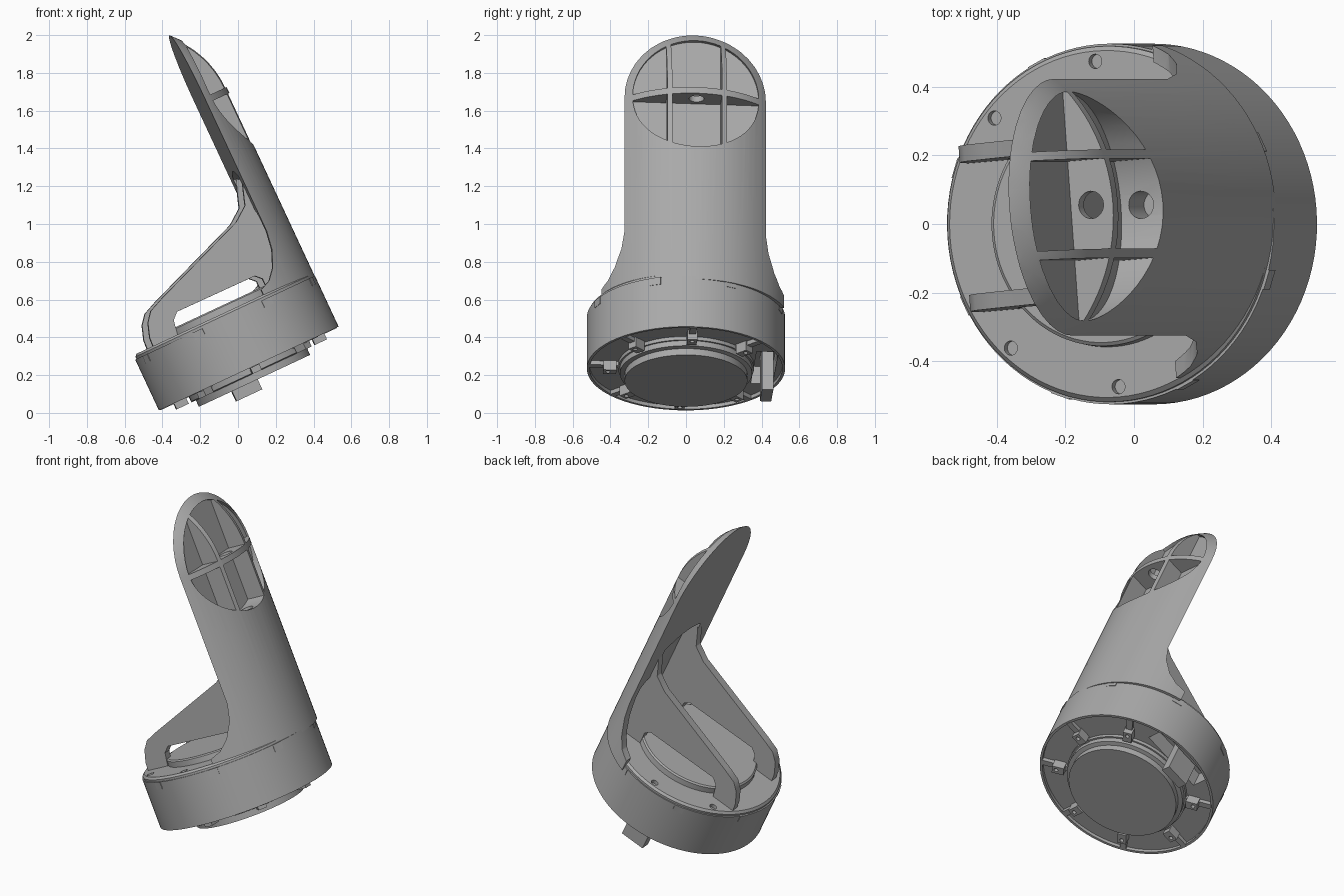
import bpy, bmesh, math
from mathutils import Matrix, Vector

if "Cube" in bpy.data.objects:
    bpy.data.objects.remove(bpy.data.objects["Cube"], do_unlink=True)

grey = bpy.data.materials.new("plain_grey")
grey.use_nodes = True
GREY = (0.4, 0.4, 0.4, 1)
grey.diffuse_color = GREY
grey.node_tree.nodes["Principled BSDF"].inputs["Base Color"].default_value = GREY

# Parts are built upright, then leaned over and turned together
LEAN = (Matrix.Translation((0.057, 0, 0.235)) @ Matrix.Rotation(math.radians(-25), 4, 'Y')
        @ Matrix.Rotation(math.radians(4.5), 4, 'Z'))
R = 0.525
INNER = 0.367
HEAD = 1.4
parts = []


def finish(bm, name):
    bmesh.ops.remove_doubles(bm, verts=bm.verts, dist=1e-5)
    bmesh.ops.recalc_face_normals(bm, faces=bm.faces)
    if bm.calc_volume(signed=True) < 0:
        bmesh.ops.reverse_faces(bm, faces=bm.faces)
    mesh = bpy.data.meshes.new(name)
    bm.to_mesh(mesh)
    bm.free()
    mesh.materials.append(grey)
    ob = bpy.data.objects.new(name, mesh)
    bpy.context.collection.objects.link(ob)
    return ob


def box(name, lo, hi, turn=0):
    bm = bmesh.new()
    lo, hi = Vector(lo), Vector(hi)
    m = (Matrix.Rotation(math.radians(turn), 4, 'Z') @ Matrix.Translation((lo + hi) / 2)
         @ Matrix.Diagonal((*(hi - lo), 1)))
    bmesh.ops.create_cube(bm, size=1, matrix=m)
    return finish(bm, name)


def lathe(name, profile, steps=96):
    """Spin a (radius, height) profile whose ends lie on the axis."""
    bm = bmesh.new()
    vs = [bm.verts.new((r, 0, z)) for r, z in profile]
    es = [bm.edges.new(p) for p in zip(vs, vs[1:])]
    bmesh.ops.spin(bm, geom=vs + es, cent=(0, 0, 0), axis=(0, 0, 1),
                   angle=2 * math.pi, steps=steps, use_merge=True)
    return finish(bm, name)


def drum(name, r, z0, z1, steps=96):
    return lathe(name, [(0, z0), (r, z0), (r, z1), (0, z1)], steps)


def slab(name, outline, y0, y1):
    """Extrude an (x, z) outline along y."""
    bm = bmesh.new()
    face = bm.faces.new([bm.verts.new((x, y0, z)) for x, z in outline])
    new = bmesh.ops.extrude_face_region(bm, geom=[face])["geom"]
    bmesh.ops.translate(bm, vec=(0, y1 - y0, 0),
                        verts=[g for g in new if isinstance(g, bmesh.types.BMVert)])
    return finish(bm, name)


def move(ob, m):
    ob.data.transform(m)
    return ob


def boolean(ob, cutter, op='DIFFERENCE'):
    mod = ob.modifiers.new("cut", 'BOOLEAN')
    mod.operation, mod.object, mod.solver = op, cutter, 'EXACT'
    bpy.context.view_layer.update()
    ev = ob.evaluated_get(bpy.context.evaluated_depsgraph_get())
    mesh = bpy.data.meshes.new_from_object(ev)
    ob.modifiers.clear()
    ob.data = mesh
    bpy.data.objects.remove(cutter, do_unlink=True)


def polar(r, deg):
    a = math.radians(deg)
    return Matrix.Translation((r * math.cos(a), r * math.sin(a), 0))


# Arm: domed column, kept only on the outer side of a flared profile
dome = [(R * math.cos(a), HEAD + R * math.sin(a))
        for a in (math.pi / 2 * i / 16 for i in range(16))]
arm = lathe("arm", [(0, 0.28), (R, 0.28)] + dome + [(0, HEAD + R)])
boolean(arm, slab("keep", [(0.7, 0.28), (0.2, 0.28), (0.2, 0.35), (0.26, 0.375), (0.31, 0.43),
                           (0.35, 0.52), (INNER, 0.62), (INNER, 2), (0.7, 2)], -0.7, 0.7), 'INTERSECT')
# Hollow: low at the sides, taller between the gussets
boolean(arm, lathe("hollow", [(0, 0.3), (0.48, 0.3), (0.48, 0.7), (0.45, 0.745), (0, 0.745)]))
tall = lathe("tall_hollow", [(0, 0.6), (0.48, 0.6), (0.48, 0.86), (0.45, 0.92), (0.3, 1.03), (0, 1.03)])
boolean(tall, box("middle", (0, -0.2, 0.5), (0.6, 0.2, 1.2)), 'INTERSECT')
boolean(arm, tall)

# Round pocket in the head, divided by ribs
pocket = drum("pocket", 0.335, 0.39, 0.8, 64)
move(pocket, Matrix.Translation((0, 0, HEAD - 0.01)) @ Matrix.Rotation(math.pi / 2, 4, 'Y'))
for y in (-0.145, 0.145):
    boolean(pocket, box("rib", (0.3, y - 0.013, 0.9), (0.9, y + 0.013, 1.9)))
boolean(pocket, box("rib", (0.3, -0.5, 1.365), (0.9, 0.5, 1.4)))
boolean(arm, pocket)
boolean(arm, move(drum("hole", 0.04, 0.95, 1.45, 24), Matrix.Translation((0.455, 0, 0))))
parts.append(move(arm, Matrix.Translation((0, 0.02, 0))))

# Base drum with a shallow recess underneath, crossed by spokes
base = lathe("base_drum", [(0, 0), (0.36, 0), (0.36, 0.02), (0.51, 0.02), (0.51, 0),
                           (R, 0), (R, 0.297), (0, 0.297)])
# Deeper connector opening on the back side
boolean(base, box("opening", (-0.2, 0.36, -0.1), (0.2, 0.475, 0.12)))
parts.append(base)

# Cover plate with screw holes
cover = lathe("cover_plate", [(0, 0.29), (0.518, 0.29), (0.518, 0.31), (0.505, 0.322), (0, 0.322)])
for deg in (90, 135, 225, 270):
    boolean(cover, move(drum("hole", 0.021, 0.3, 0.4, 20), polar(0.475, deg)))
parts.append(cover)
parts.append(lathe("raised_disc", [(0, 0.3), (0.36, 0.3), (0.355, 0.355), (0.345, 0.362), (0, 0.362)]))

# Underside boss
parts.append(lathe("bottom_boss", [(0, 0.02), (0.35, 0.02), (0.35, -0.03), (0.325, -0.035),
                                   (0.325, -0.072), (0, -0.072)]))
parts.append(box("connector", (-0.1, 0.4, -0.13), (0.05, 0.46, 0.13)))

# Spokes with screw tabs, and clips along the seam
for k in range(8):
    if k != 2:
        parts.append(box("spoke", (0.34, -0.018, -0.003), (0.515, 0.018, 0.03), 45 * k))
        tab = box("spoke_tab", (0.37, -0.026, -0.035), (0.44, 0.026, 0.025), 45 * k)
        boolean(tab, move(drum("hole", 0.012, -0.1, 0.01, 16), polar(0.415, 45 * k)))
        parts.append(tab)
    parts.append(box("seam_clip", (R - 0.02, -0.03, 0.255), (R + 0.002, 0.03, 0.297), 22.5 + 45 * k))

# Bracing gussets, each arched over a slot
GUSSET = [(0.46, 1.0), (0.39, 0.96), (0.36, 0.88), (0.33, 0.79), (0.25, 0.73), (-0.28, 0.53),
          (-0.36, 0.495), (-0.4, 0.445), (-0.425, 0.37), (-0.43, 0.29), (-0.29, 0.29),
          (-0.27, 0.4), (-0.235, 0.433), (0.22, 0.43), (0.25, 0.4), (0.25, 0.29), (0.46, 0.29)]
for name, y in (("gusset_back", 0.235), ("gusset_front", -0.2)):
    g = slab(name, GUSSET, y - 0.024, y + 0.024)
    boolean(g, drum("trim", 0.5, 0.2, 1.2), 'INTERSECT')
    parts.append(g)

# Shade and lean everything
bpy.ops.object.select_all(action='DESELECT')
for ob in parts:
    ob.data.transform(LEAN)
    ob.select_set(True)
bpy.context.view_layer.objects.active = parts[0]
bpy.ops.object.shade_smooth_by_angle(angle=math.radians(30))
